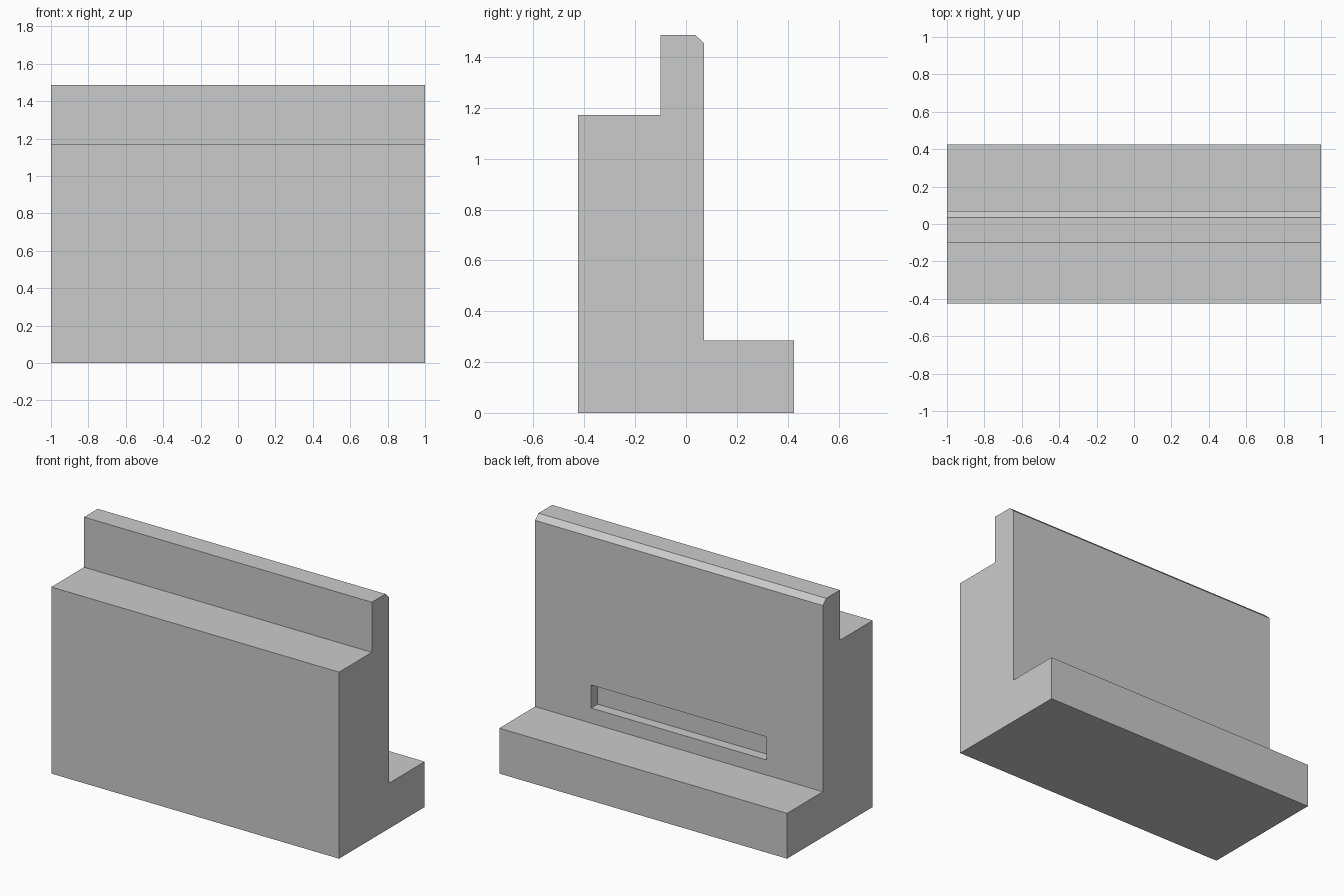
import bpy
import bmesh
from mathutils import Matrix, Vector

old = bpy.data.objects.get("Cube")
if old:
    bpy.data.objects.remove(old, do_unlink=True)

grey = bpy.data.materials.new("plain_grey")
grey.use_nodes = True
colour = (0.6, 0.6, 0.6, 1)
grey.diffuse_color = colour
grey.node_tree.nodes["Principled BSDF"].inputs["Base Color"].default_value = colour


def make_object(name, bm):
    bmesh.ops.recalc_face_normals(bm, faces=bm.faces)
    mesh = bpy.data.meshes.new(name)
    bm.to_mesh(mesh)
    bm.free()
    mesh.materials.append(grey)
    obj = bpy.data.objects.new(name, mesh)
    bpy.context.collection.objects.link(obj)
    return obj


# Stepped block: a side profile (y, z) extruded across the full width
profile = [(-0.425, 0), (0.425, 0), (0.425, 0.285), (0.07, 0.285),
           (0.07, 1.455), (0.036, 1.487), (-0.1, 1.487),
           (-0.1, 1.172), (-0.425, 1.172)]
bm = bmesh.new()
side = bm.faces.new([bm.verts.new((-1, y, z)) for y, z in profile])
ext = bmesh.ops.extrude_face_region(bm, geom=[side], use_keep_orig=True)
end = [v for v in ext["geom"] if isinstance(v, bmesh.types.BMVert)]
bmesh.ops.translate(bm, verts=end, vec=Vector((2, 0, 0)))
block = make_object("stepped_block", bm)

# Shallow slot in the back wall, just above the ledge
bm = bmesh.new()
bmesh.ops.create_cube(bm, size=1, matrix=Matrix.LocRotScale(
    Vector((0, 0.055, 0.4525)), None, Vector((1.22, 0.1, 0.145))))
cutter = make_object("slot_cutter", bm)
cutter.hide_render = True

cut = block.modifiers.new("back_slot", "BOOLEAN")
cut.operation = "DIFFERENCE"
cut.solver = "EXACT"
cut.object = cutter
bpy.context.view_layer.objects.active = block
block.select_set(True)
bpy.ops.object.modifier_apply(modifier=cut.name)
bpy.data.objects.remove(cutter, do_unlink=True)
